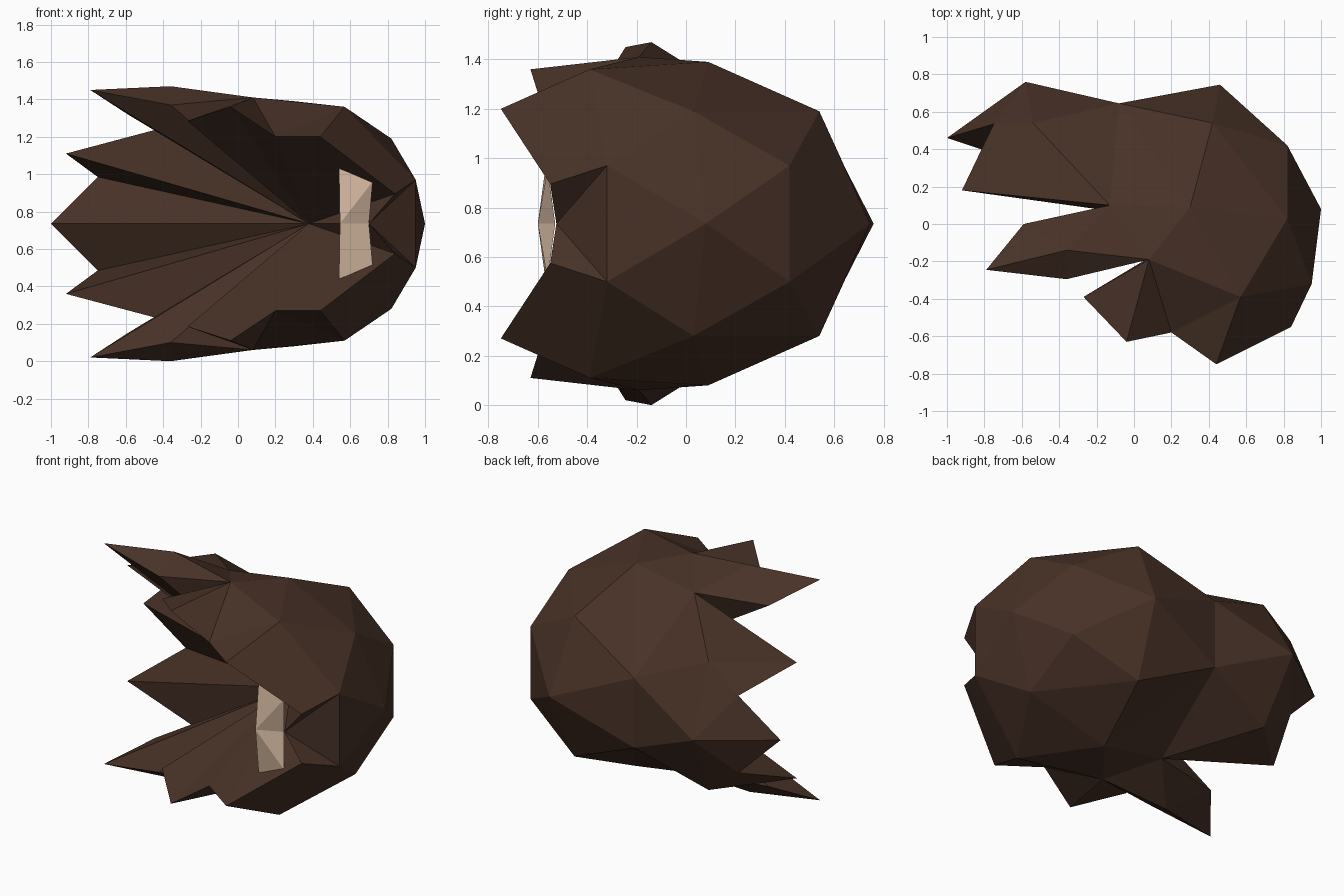
import bpy
import bmesh
from mathutils import Vector

cube = bpy.data.objects.get("Cube")
if cube:
    bpy.data.objects.remove(cube, do_unlink=True)

MID_HEIGHT = 0.735  # height of the symmetry plane


def material(name, color):
    mat = bpy.data.materials.new(name)
    mat.use_nodes = True
    mat.diffuse_color = color
    mat.node_tree.nodes["Principled BSDF"].inputs["Base Color"].default_value = color
    return mat


# Landmarks of one half, measured from the symmetry plane
P = dict(
    # cap
    apex=(1.0, 0.08, 0), brow=(0.95, -0.32, 0.235), rear=(0.82, 0.42, 0.235),
    side=(0.82, 0.03, 0.455), temple=(0.57, -0.39, 0.625), ear=(0.30, 0.09, 0.655),
    occiput=(0.46, 0.745, 0), back=(0.42, 0.54, 0.455), neck=(-0.08, 0.645, 0.225),
    # fringe
    parting=(0.70, -0.525, 0), fringe_top=(0.84, -0.55, 0.16),
    fringe_tip=(0.44, -0.75, 0.465), cheek_notch=(0.20, -0.58, 0.465),
    cheek_tip=(-0.04, -0.63, 0.625), cheek_end=(-0.27, -0.39, 0.55),
    # side lock
    lock_root=(0.08, -0.19, 0.675), lock_front=(-0.36, -0.295, 0.635),
    lock_ridge=(-0.36, -0.14, 0.735), lock_tip=(-0.79, -0.245, 0.715),
    lock_end=(-0.59, 0.0, 0.585), lock_notch=(-0.13, 0.10, 0.585),
    # nape
    nape_ridge=(-0.54, 0.54, 0.415), nape_tip=(-0.92, 0.18, 0.375),
    nape_notch=(-0.75, 0.535, 0.25), tail_ridge=(-0.58, 0.76, 0),
    tail_tip=(-1.0, 0.46, 0),
    # hollow inside
    hollow=(0.38, 0.0, 0),
)
# Points where cross edges meet the symmetry plane
for name in ("brow", "rear", "neck"):
    P[name + "_mid"] = (P[name][0], P[name][1], 0)


class Half:
    """Collects fans of triangles between landmarks, then mirrors them."""

    def __init__(self):
        self.bm = bmesh.new()
        self.verts = {}

    def vert(self, name):
        if name not in self.verts:
            self.verts[name] = self.bm.verts.new(Vector(P[name]))
        return self.verts[name]

    def fan(self, centre, ring):
        names = ring.split()
        for a, b in zip(names, names[1:]):
            self.bm.faces.new([self.vert(n) for n in (centre, a, b)])

    def finish(self, name, mat):
        bmesh.ops.recalc_face_normals(self.bm, faces=self.bm.faces[:])
        mesh = bpy.data.meshes.new(name)
        self.bm.to_mesh(mesh)
        self.bm.free()
        mesh.materials.append(mat)
        obj = bpy.data.objects.new(name, mesh)
        obj.location.z = MID_HEIGHT
        bpy.context.collection.objects.link(obj)
        mirror = obj.modifiers.new("mirror", "MIRROR")
        mirror.use_axis = (False, False, True)
        mirror.use_clip = True
        return obj


hair = Half()

# Rounded cap
hair.fan("side", "apex brow temple ear back rear apex")
hair.fan("ear", "temple lock_root lock_notch neck back")
hair.fan("brow", "apex brow_mid parting fringe_top fringe_tip temple")
hair.fan("rear", "apex rear_mid occiput back")
hair.fan("neck", "back occiput neck_mid tail_ridge nape_ridge lock_notch")

# Fringe and cheek locks
hair.fan("cheek_notch", "fringe_tip temple lock_root cheek_tip")
hair.fan("lock_root", "cheek_tip cheek_end")

# Side lock
hair.fan("lock_ridge", "lock_notch lock_root lock_front lock_tip lock_end lock_notch")

# Nape spikes
hair.fan("nape_ridge", "lock_notch nape_tip nape_notch tail_ridge")
hair.fan("tail_ridge", "nape_notch tail_tip")

# Inner lining, drawn from the hollow to the whole lower rim
hair.fan("hollow", "parting fringe_top fringe_tip cheek_notch cheek_tip cheek_end "
         "lock_root lock_front lock_tip lock_end lock_notch nape_tip nape_notch tail_tip")

hair.finish("spiky_hair", material("dark brown hair", (0.064, 0.031, 0.02, 1)))

# Forehead band below the parting
P.update(
    band_low=(0.545, -0.6, 0), band_high=(0.70, -0.53, 0),
    band_high_end=(0.72, -0.56, 0.225), band_low_end=(0.54, -0.56, 0.295),
)
band = Half()
band.fan("band_low", "band_high band_high_end band_low_end")
# The band faces the front
for face in band.bm.faces:
    face.normal_update()
band_obj = band.finish("forehead_band", material("light tan", (0.66, 0.48, 0.35, 1)))
if band_obj.data.polygons[0].normal.y > 0:
    band_obj.data.flip_normals()
